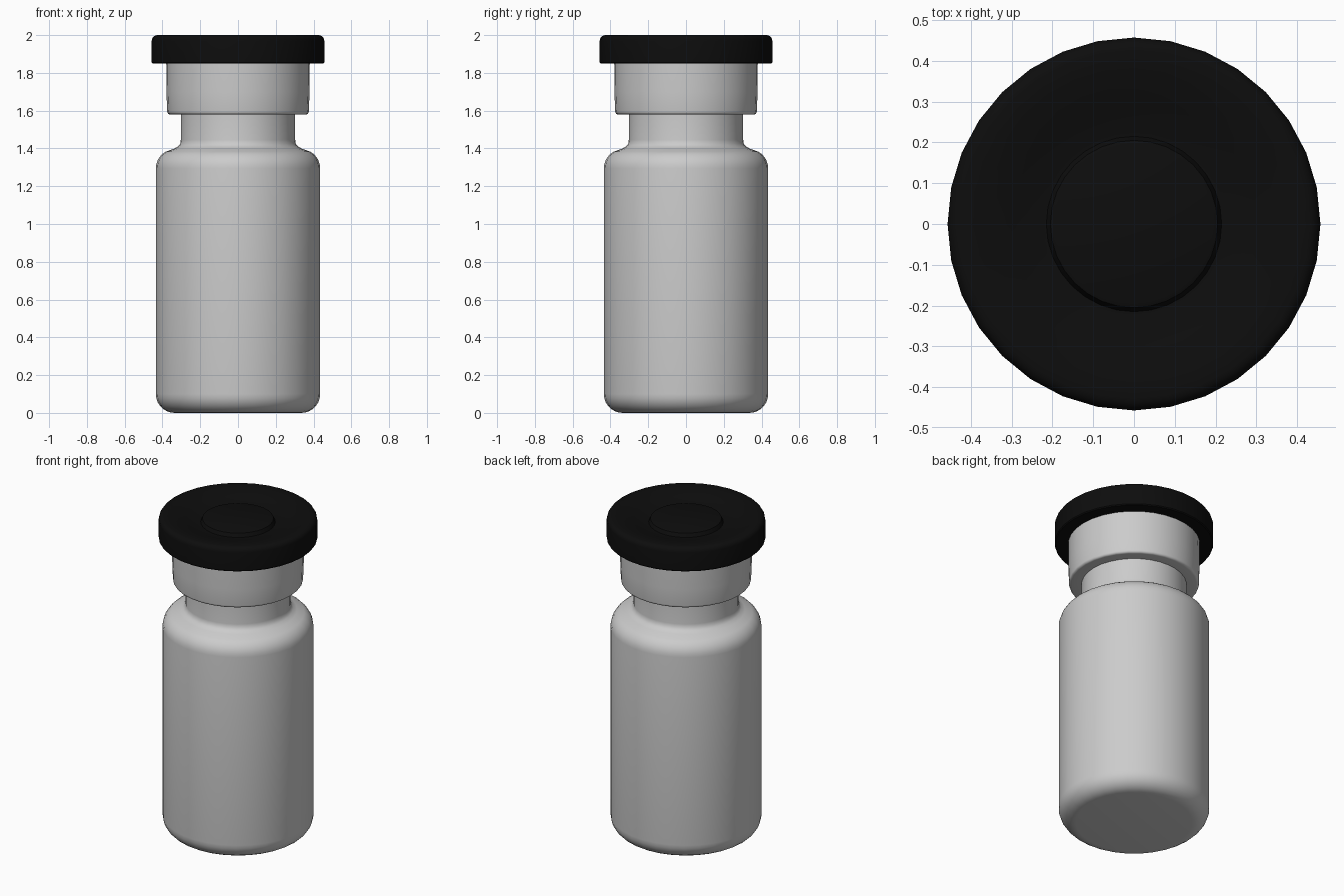
import bpy, bmesh, math

if "Cube" in bpy.data.objects:
    bpy.data.objects.remove(bpy.data.objects["Cube"])

SIDES = 32


def lathe(name, profile, color=None):
    """Revolve an (r, z) profile around z; points with r = 0 close the ends."""
    bm = bmesh.new()
    verts = [bm.verts.new((r, 0, z)) for r, z in profile]
    edges = [bm.edges.new(pair) for pair in zip(verts, verts[1:])]
    bmesh.ops.spin(bm, geom=verts + edges, cent=(0, 0, 0), axis=(0, 0, 1),
                   angle=math.tau, steps=SIDES, use_duplicate=False)
    bmesh.ops.remove_doubles(bm, verts=bm.verts, dist=1e-5)
    bmesh.ops.recalc_face_normals(bm, faces=bm.faces)
    mesh = bpy.data.meshes.new(name)
    bm.to_mesh(mesh)
    bm.free()
    obj = bpy.data.objects.new(name, mesh)
    bpy.context.collection.objects.link(obj)
    if color:
        mat = bpy.data.materials.new(name + "_material")
        mat.diffuse_color = color
        mat.use_nodes = True
        mat.node_tree.nodes["Principled BSDF"].inputs["Base Color"].default_value = mat.diffuse_color
        mesh.materials.append(mat)
    bpy.ops.object.select_all(action='DESELECT')
    obj.select_set(True)
    bpy.context.view_layer.objects.active = obj
    bpy.ops.object.shade_smooth_by_angle(angle=math.radians(35))
    return obj


def arc(cr, cz, radius, start, end, steps=5):
    """Points of a rounded corner in the (r, z) plane, angles in degrees."""
    angles = [math.radians(start + (end - start) * i / steps) for i in range(steps + 1)]
    return [(cr + radius * math.cos(a), cz + radius * math.sin(a)) for a in angles]


# Vial body: rounded base, straight wall, soft shoulder and neck
lathe("vial_body", [(0, 0)] + arc(0.335, 0.10, 0.10, -90, 0, 7)
      + arc(0.335, 1.295, 0.10, 0, 62, 5)
      + [(0.34, 1.398), (0.318, 1.41), (0.306, 1.425), (0.303, 1.445),
         (0.303, 1.62), (0, 1.62)])

# Crimped collar around the neck
lathe("crimp_collar", [(0.295, 1.60), (0.295, 1.58)]
      + arc(0.360, 1.595, 0.015, -90, 0, 4)
      + [(0.379, 1.70), (0.380, 1.87), (0, 1.87)])

# Flip-off cap: rounded rim, shallow dish and central button
lathe("flip_cap", [(0, 1.852), (0.452, 1.85), (0.457, 1.856)]
      + arc(0.427, 1.97, 0.03, 0, 90, 4)
      + [(0.38, 1.998), (0.30, 1.978), (0.225, 1.955), (0.215, 1.955),
         (0.205, 1.978), (0.195, 1.982), (0, 1.982)],
      color=(0.004, 0.004, 0.004, 1))
